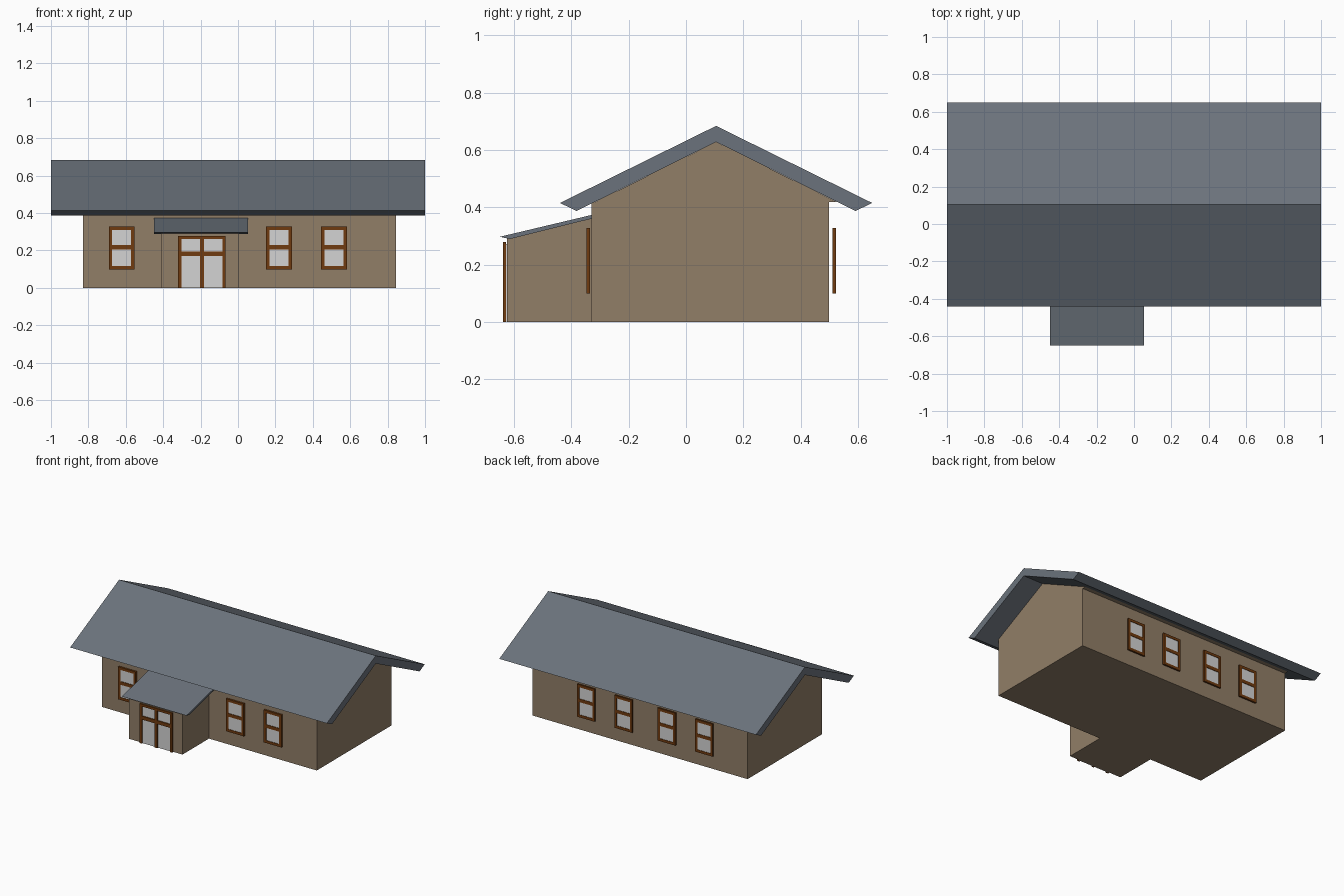
import bpy, bmesh

if "Cube" in bpy.data.objects:
    bpy.data.objects.remove(bpy.data.objects["Cube"])


def material(name, rgb):
    # sRGB values converted to linear
    lin = [((c + 0.055) / 1.055) ** 2.4 for c in rgb]
    m = bpy.data.materials.new(name)
    m.diffuse_color = (*lin, 1)
    m.use_nodes = True
    m.node_tree.nodes["Principled BSDF"].inputs["Base Color"].default_value = m.diffuse_color
    return m


WALL = material("tan wall", (0.57, 0.495, 0.405))
ROOF = material("slate roof", (0.42, 0.45, 0.485))
WOOD = material("brown wood", (0.44, 0.23, 0.06))
GLASS = material("pale glass", (0.83, 0.83, 0.83))


def finish(bm, name, mat):
    bmesh.ops.recalc_face_normals(bm, faces=bm.faces)
    me = bpy.data.meshes.new(name)
    bm.to_mesh(me)
    bm.free()
    me.materials.append(mat)
    ob = bpy.data.objects.new(name, me)
    bpy.context.collection.objects.link(ob)
    return ob


def add_prism(bm, profile, x0, x1):
    """Extrude a (y, z) outline from x0 to x1."""
    face = bm.faces.new([bm.verts.new((x0, y, z)) for y, z in profile])
    ext = bmesh.ops.extrude_face_region(bm, geom=[face], use_keep_orig=True)
    moved = [v for v in ext["geom"] if isinstance(v, bmesh.types.BMVert)]
    bmesh.ops.translate(bm, verts=moved, vec=(x1 - x0, 0, 0))


def prism(name, profile, x0, x1, mat):
    bm = bmesh.new()
    add_prism(bm, profile, x0, x1)
    return finish(bm, name, mat)


def boxes(name, y0, y1, rects, mat):
    """Boxes of shared depth, each given as (x0, x1, z0, z1)."""
    bm = bmesh.new()
    for x0, x1, z0, z1 in rects:
        add_prism(bm, [(y0, z0), (y1, z0), (y1, z1), (y0, z1)], x0, x1)
    return finish(bm, name, mat)


# Main house body and gable
X0, X1 = -0.83, 0.845
prism("house_walls", [(-0.33, 0), (0.50, 0), (0.50, 0.418), (-0.33, 0.418)], X0, X1, WALL)
prism("gable", [(-0.318, 0.418), (0.528, 0.418), (0.105, 0.628)], X0, X1, WALL)

# Main roof
prism("main_roof", [(-0.44, 0.415), (0.105, 0.684), (0.65, 0.415),
                    (0.592, 0.387), (0.105, 0.628), (-0.382, 0.387)], -1, 1, ROOF)

# Entrance porch and its lean-to roof
prism("porch_walls", [(-0.625, 0), (-0.33, 0), (-0.33, 0.36), (-0.625, 0.29)],
      -0.412, 0.005, WALL)
prism("porch_roof", [(-0.65, 0.297), (-0.33, 0.373), (-0.33, 0.36), (-0.615, 0.289)],
      -0.45, 0.053, ROOF)

# Double door with transom
dl, dr, dm, t = -0.32, -0.066, -0.193, 0.018
boxes("door_frame", -0.639, -0.629,
      [(dl, dl + t, 0, 0.278), (dr - t, dr, 0, 0.278), (dm - 0.01, dm + 0.01, 0, 0.278)]
      + [(a, b, z0, z1) for a, b in ((dl + t, dm - 0.01), (dm + 0.01, dr - t))
         for z0, z1 in ((0.262, 0.278), (0.17, 0.194))], WOOD)
boxes("door_glass", -0.631, -0.624, [(dl + 0.005, dr - 0.005, 0.001, 0.272)], GLASS)


# Windows: stiles, three rails and one pane
def window(name, cx, y0, y1):
    w, s, z0, z1 = 0.069, 0.018, 0.098, 0.327
    rails = [(z0, z0 + s), (0.205, 0.228), (z1 - s, z1)]
    boxes(name + "_frame", y0, y1,
          [(cx - w, cx - w + s, z0, z1), (cx + w - s, cx + w, z0, z1)]
          + [(cx - w + s, cx + w - s, a, b) for a, b in rails], WOOD)
    ym = (y0 + y1) / 2
    boxes(name + "_glass", ym - 0.003, ym + 0.003,
          [(cx - w + 0.005, cx + w - 0.005, z0 + 0.005, z1 - 0.005)], GLASS)


for i, cx in enumerate((-0.622, 0.219, 0.513)):
    window(f"front_window_{i + 1}", cx, -0.348, -0.335)
for i, cx in enumerate((-0.505, -0.213, 0.123, 0.415)):
    window(f"back_window_{i + 1}", cx, 0.511, 0.523)
